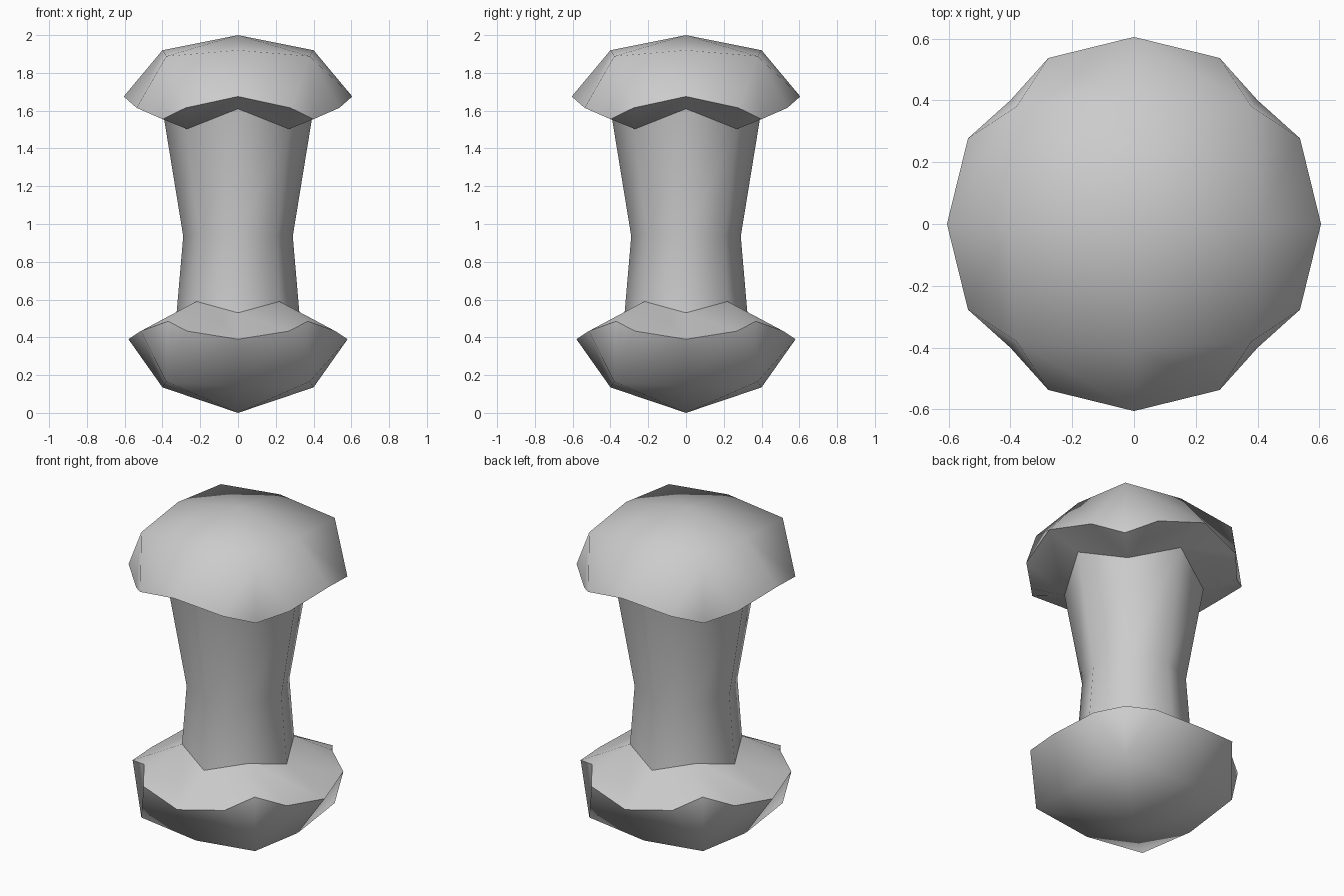
import bpy, bmesh, math

if "Cube" in bpy.data.objects:
    bpy.data.objects.remove(bpy.data.objects["Cube"])

bm = bmesh.new()


def ring(points):
    """Repeat one quarter of a cross-section four times around z."""
    out = []
    for k in range(4):
        for x, y, z in points:
            for _ in range(k):
                x, y = -y, x
            out.append(bm.verts.new((x, y, z)))
    return out


def ring8(side, side_z, diag, diag_z):
    return ring([(side, 0, side_z), (diag, diag, diag_z)])


def ring16(side, side_z, p, q, pq_z, diag, diag_z):
    return ring([(side, 0, side_z), (p, q, pq_z), (diag, diag, diag_z), (q, p, pq_z)])


def bridge(a, b):
    for i in range(8):
        j = (i + 1) % 8
        bm.faces.new((a[i], a[j], b[j], b[i]))


def flare(a, r):
    """Join an 8-point ring to a 16-point rim, with one quad at each corner."""
    for k in range(4):
        e0, c, e1 = a[2 * k], a[2 * k + 1], a[(2 * k + 2) % 8]
        r0, r1, r2, r3, r4 = [r[(4 * k + i) % 16] for i in range(5)]
        bm.faces.new((e0, c, r1, r0))
        bm.faces.new((c, r3, r2, r1))
        bm.faces.new((c, e1, r4, r3))


def pole(z, a):
    """Close an end with four quads around a centre point."""
    v = bm.verts.new((0, 0, z))
    for k in range(4):
        bm.faces.new((v, a[2 * k], a[2 * k + 1], a[(2 * k + 2) % 8]))


# Base
base_low = ring8(0.40, 0.135, 0.38, 0.165)
base_rim = ring16(0.58, 0.39, 0.515, 0.27, 0.433, 0.37, 0.485)
# Shaft
shaft_low = ring8(0.325, 0.53, 0.22, 0.59)
shaft_mid = ring8(0.29, 0.935, 0.202, 0.94)
shaft_top = ring8(0.40, 1.61, 0.27, 1.503)
# Cap
cap_rim = ring16(0.605, 1.675, 0.537, 0.277, 1.615, 0.40, 1.555)
cap_top = ring8(0.40, 1.92, 0.38, 1.888)

pole(0, base_low)
flare(base_low, base_rim)
flare(shaft_low, base_rim)
bridge(shaft_low, shaft_mid)
bridge(shaft_mid, shaft_top)
flare(shaft_top, cap_rim)
flare(cap_top, cap_rim)
pole(2, cap_top)
bmesh.ops.recalc_face_normals(bm, faces=bm.faces[:])

mesh = bpy.data.meshes.new("pillar")
bm.to_mesh(mesh)
bm.free()
pillar = bpy.data.objects.new("pillar", mesh)
bpy.context.collection.objects.link(pillar)
bpy.context.view_layer.objects.active = pillar
pillar.select_set(True)
bpy.ops.object.shade_smooth_by_angle(angle=math.radians(50))
